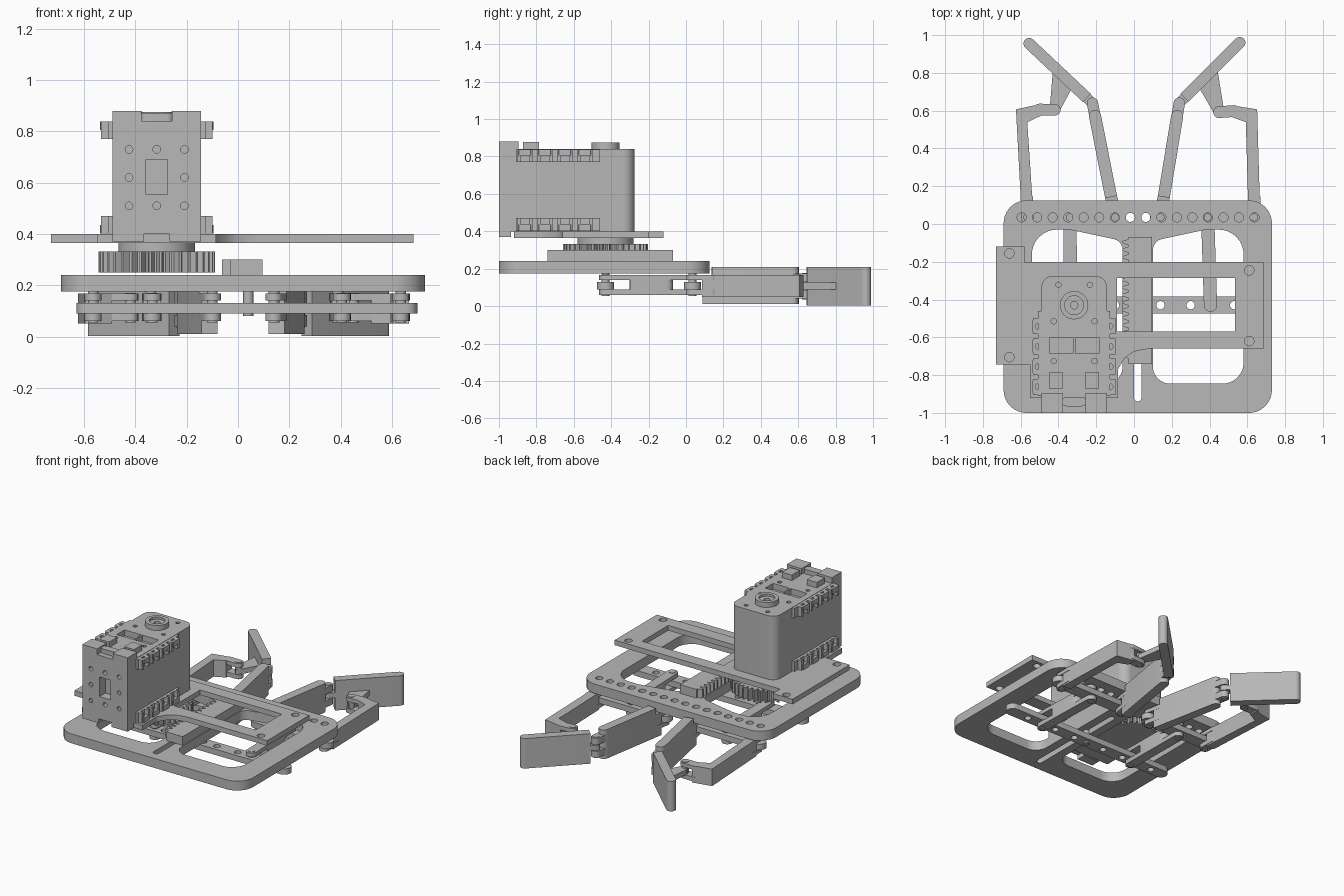
import bpy, bmesh, math
from mathutils import Vector, Matrix

if "Cube" in bpy.data.objects:
    bpy.data.objects.remove(bpy.data.objects["Cube"])

GREY = (0.48, 0.48, 0.48, 1)
mat = bpy.data.materials.new("matte grey")
mat.diffuse_color = GREY
mat.use_nodes = True
mat.node_tree.nodes["Principled BSDF"].inputs["Base Color"].default_value = GREY
parts = []


# ---- outline helpers ----
def circle(x, y, r, n=20):
    return [(x + r * math.cos(math.tau * i / n), y + r * math.sin(math.tau * i / n)) for i in range(n)]


def rect(x0, y0, x1, y1):
    return [(x0, y0), (x1, y0), (x1, y1), (x0, y1)]


def rounded(points, r, steps=8):
    """Fillet every corner; r is one radius or one per corner."""
    pts, out = [Vector(p) for p in points], []
    for i, p in enumerate(pts):
        rad = r[i] if isinstance(r, (list, tuple)) else r
        if not rad:
            out.append(p)
            continue
        a = (pts[i - 1] - p).normalized()
        b = (pts[(i + 1) % len(pts)] - p).normalized()
        half = a.angle(b) / 2
        c = p + (a + b).normalized() * rad / math.sin(half)
        v0, v1 = p + a * rad / math.tan(half) - c, p + b * rad / math.tan(half) - c
        out += [c + v0.lerp(v1, k / steps).normalized() * rad for k in range(steps + 1)]
    return out


def capsule(p, q, w, flat=False):
    """Strip from p to q with round ends (flat start if asked)."""
    p, q = Vector(p), Vector(q)
    d = (q - p).normalized()
    ang, r, n = math.atan2(d.y, d.x), w / 2, 10

    def arc(c, start):
        return [c + r * Vector((math.cos(start + math.pi * k / n), math.sin(start + math.pi * k / n)))
                for k in range(n + 1)]
    end = arc(q, ang - math.pi / 2)
    side = Vector((-d.y, d.x)) * r
    return end + ([p + side, p - side] if flat else arc(p, ang + math.pi / 2))


def plate(name, outline, z0, z1, holes=(), matrix=None):
    """Extrude an outline with holes between two heights."""
    cu = bpy.data.curves.new(name, "CURVE")
    cu.dimensions, cu.fill_mode, cu.extrude = "2D", "BOTH", (z1 - z0) / 2
    for loop in [outline, *holes]:
        sp = cu.splines.new("POLY")
        sp.points.add(len(loop) - 1)
        for pt, co in zip(sp.points, loop):
            pt.co = (co[0], co[1], 0, 1)
        sp.use_cyclic_u = True
    tmp = bpy.data.objects.new(name + "_curve", cu)
    bpy.context.collection.objects.link(tmp)
    dg = bpy.context.evaluated_depsgraph_get()
    me = bpy.data.meshes.new_from_object(tmp.evaluated_get(dg))
    bpy.data.objects.remove(tmp)
    me.transform(Matrix.Translation((0, 0, (z0 + z1) / 2)))
    if matrix:
        me.transform(matrix)
    bm = bmesh.new()
    bm.from_mesh(me)
    bmesh.ops.remove_doubles(bm, verts=bm.verts, dist=1e-5)
    bmesh.ops.recalc_face_normals(bm, faces=bm.faces)
    bm.to_mesh(me)
    bm.free()
    me.materials.clear()
    me.materials.append(mat)
    ob = bpy.data.objects.new(name, me)
    bpy.context.collection.objects.link(ob)
    parts.append(ob)
    return ob


def box(name, x0, x1, y0, y1, z0, z1):
    return plate(name, rect(x0, y0, x1, y1), z0, z1)


def fork(name, p, q, w):
    """Upper and lower ears of a clevis."""
    plate(name + "_upper_ear", capsule(p, q, w), 0.14, 0.167)
    plate(name + "_lower_ear", capsule(p, q, w), 0.06, 0.09)


# ---- base plate ----
CX = 0.02
window = [(0.08, -0.845), (0.56, -0.845), (0.56, -0.03), (0.36, -0.03), (0.08, -0.09)]
radii = [0.09, 0.11, 0.13, 0.2, 0.06]
win = rounded(window, radii)
base_holes = [[(CX + s * x, y) for x, y in win] for s in (1, -1)]
base_holes += [circle(-0.595 + 0.0822 * i, 0.035, 0.024) for i in range(16)]
base_holes.append(capsule((CX, -0.92), (CX, -0.2), 0.04))
plate("base_plate", rounded(rect(-0.69, -1, 0.73, 0.125), 0.12), 0.175, 0.24, base_holes)

# ---- sliding rack ----
rack = [(0.095, -0.74), (0.095, -0.07), (-0.03, -0.07)]
pitch = 0.04
for i in range(16):
    y = -0.08 - pitch * i
    rack += [(-0.03, y), (-0.062, y - 0.011), (-0.062, y - 0.021), (-0.03, y - 0.032)]
rack.append((-0.03, -0.74))
plate("rack", rack, 0.24, 0.30)

# ---- pinion and output horn ----
MX, MY = -0.317, -0.43
gear = []
for i in range(36):
    for f, r in ((0, 0.197), (0.25, 0.228), (0.5, 0.228), (0.75, 0.197)):
        a = math.tau * (i + f) / 36
        gear.append((MX + r * math.cos(a), MY + r * math.sin(a)))
plate("pinion", gear, 0.25, 0.332)
plate("output_horn", circle(MX, MY, 0.15, 40), 0.33, 0.367)

# ---- motor mount plate ----
mount = [(-0.73, -0.745), (-0.55, -0.745), (-0.55, -0.92), (-0.085, -0.92), (-0.085, -0.77), (-0.05, -0.71),
         (0.0, -0.675), (0.08, -0.66), (0.685, -0.66), (0.685, -0.2), (-0.58, -0.2), (-0.58, -0.12), (-0.73, -0.12)]
mount_holes = [circle(x, y, 0.025) for x, y in
               ((0.61, -0.245), (0.61, -0.62), (-0.66, -0.155), (-0.66, -0.705))]
plate("mount_plate", mount, 0.365, 0.40, mount_holes + [rect(-0.09, -0.57, 0.535, -0.285)])

# ---- motor body ----
XL, XR = MX - 0.173, MX + 0.173
body = rounded(rect(XL, -0.935, XR, -0.275), [0, 0, 0.06, 0.06])
plate("motor_body", body, 0.40, 0.80)
lid_holes = [rect(MX + a, -0.685, MX + a + 0.125, -0.60) for a in (-0.13, 0.006)]
lid_holes += [circle(MX + s * x, y, 0.014, 12) for s in (-1, 1)
              for x, y in ((0.083, -0.322), (0.108, -0.515), (0.108, -0.725))]
plate("motor_lid", body, 0.80, 0.84, lid_holes)
plate("bearing_boss", circle(MX, MY, 0.075, 32), 0.84, 0.875, [circle(MX, MY, 0.05, 32)])
plate("bearing_core", circle(MX, MY, 0.05, 32), 0.84, 0.86, [circle(MX, MY, 0.02)])
for s in (-1, 1):
    box("connector", *sorted((MX + s * 0.058, MX + s * 0.133)), -0.872, -0.785, 0.84, 0.878)

# ---- mounting tabs along both sides of the motor ----
for s in (-1, 1):
    edge, out = MX + s * 0.17, MX + s * 0.222
    for zp, zr in ((0.805, 0.77), (0.402, 0.402)):
        box("tab_rail", *sorted((edge, MX + s * 0.19)), -0.91, -0.46, zr, zr + 0.068)
        for i in range(4):
            y = -0.862 + 0.107 * i
            tab = [(edge, y - 0.042), (out - s * 0.012, y - 0.042), (out, y - 0.03),
                   (out, y + 0.03), (out - s * 0.012, y + 0.042), (edge, y + 0.042)]
            plate("mounting_tab", tab, zp, zp + 0.033, [circle(MX + s * 0.19, y, 0.016, 12)])
            for e in (-0.033, 0.033):
                box("tab_post", *sorted((edge, out - s * 0.004)), y + e - 0.009, y + e + 0.009, zr, zr + 0.068)

# ---- front bracket of the motor ----
upright = Matrix.Rotation(math.pi / 2, 4, "X")
face_holes = [circle(MX + dx, 0.62 + dz, 0.015, 12) for dx in (-0.108, 0, 0.108)
              for dz in (-0.11, 0, 0.11) if dx or dz]
face_holes.append(rect(MX - 0.042, 0.555, MX + 0.042, 0.69))
face = [(XL, 0.37), (MX - 0.05, 0.37), (MX - 0.05, 0.40), (MX + 0.05, 0.40), (MX + 0.05, 0.37), (XR, 0.37),
        (XR, 0.88), (MX + 0.06, 0.88), (MX + 0.06, 0.84), (MX - 0.06, 0.84), (MX - 0.06, 0.88), (XL, 0.88)]
plate("front_bracket", face, 0.935, 1.0, face_holes, upright)
for s in (-1, 1):
    lip = rect(*(MX + s * 0.06, -0.937), *(MX + s * 0.173, -0.895))
    plate("bracket_lip", lip, 0.84, 0.88)
plate("bracket_clip", capsule((MX - 0.04, -0.94), (MX + 0.04, -0.94), 0.05), 0.84, 0.872)

# ---- crossbar and lower pivot bars ----
bar_holes = [circle(x, -0.43, 0.022) for x in (-0.5, -0.26, -0.1, 0.14, 0.30, 0.53)]
plate("crossbar", capsule((-0.585, -0.43), (0.655, -0.43), 0.09), 0.09, 0.13, bar_holes)
plate("rack_pin", circle(0.04, -0.43, 0.02), 0.08, 0.25)


# ---- gripper fingers ----
def finger(side, inner, joint, tip, outer, corner, pin, link):
    s = 1 if inner[0] > 0 else -1
    inner, joint, tip, outer, corner, pin = map(Vector, (inner, joint, tip, outer, corner, pin))
    plate(side + "_pivot_bar", capsule(inner - Vector((s * 0.01, 0)), outer + Vector((s * 0.02, 0)), 0.09), 0.09, 0.13)

    # link from crossbar to pivot bar
    a, b = Vector((link[0], -0.43)), Vector((link[1], 0.035))
    fork(side + "_drive_link", a, b, 0.07)
    plate(side + "_drive_link_web", capsule(a.lerp(b, 0.28), a.lerp(b, 0.7), 0.07, True), 0.06, 0.167)

    # inner arm
    d = (joint - inner).normalized()
    fork(side + "_inner_arm", inner, inner + d * 0.1, 0.066)
    end = joint - d * 0.07
    plate(side + "_inner_arm_web", capsule(inner + d * 0.06, end, 0.064, True), 0.01, 0.167)
    plate(side + "_inner_arm_top", capsule(inner + d * 0.11, end, 0.064, True), 0.166, 0.21)
    for z0, z1 in ((0.04, 0.085), (0.13, 0.175)):
        plate(side + "_knuckle_ear", capsule(end, joint, 0.06), z0, z1)

    # fingertip with its lug
    t = (tip - joint).normalized()
    plate(side + "_fingertip_root", capsule(joint, tip, 0.054), 0.09, 0.125)
    plate(side + "_fingertip", capsule(joint + t * 0.04, tip, 0.06, True), 0.003, 0.21)
    lug = [joint.lerp(tip, 0.3), joint.lerp(tip, 0.62), pin + Vector((s * 0.025, 0.02)),
           pin + Vector((0, -0.03)), pin + Vector((-s * 0.03, 0))]
    plate(side + "_fingertip_lug", lug, 0.09, 0.125)

    # outer cranked arm
    fork(side + "_outer_arm", outer, outer + Vector((s * 0.002, 0.1)), 0.066)
    fork(side + "_outer_arm_end", pin, pin.lerp(corner, 0.4), 0.062)
    x = Vector((s * 0.06, 0))
    elbow = [outer + Vector((s * 0.032, 0.05)), corner, pin.lerp(corner, 0.35) + Vector((0, 0.03)),
             pin.lerp(corner, 0.35) + Vector((0, -0.032)), corner - x - Vector((0, 0.068)),
             outer + Vector((-s * 0.03, 0.05))]
    plate(side + "_outer_arm_elbow", elbow, 0.05, 0.167)

    # pivot pins
    for p, z0, z1 in ((inner, 0.055, 0.2), (outer, 0.055, 0.2), (b, 0.055, 0.2), (a, 0.055, 0.17),
                      (pin, 0.055, 0.17), (joint, 0.035, 0.178)):
        plate(side + "_pivot_pin", circle(p.x, p.y, 0.021), z0, z1)


finger("left", (0.14, 0.035), (0.24, 0.64), (0.56, 0.96), (0.635, 0.035), (0.652, 0.607), (0.45, 0.592),
       (0.405, 0.39))
finger("right", (-0.10, 0.035), (-0.22, 0.64), (-0.555, 0.955), (-0.565, 0.035), (-0.625, 0.607), (-0.42, 0.605),
       (-0.334, -0.34))

# ---- smooth the curved walls, keep edges sharp ----
bpy.ops.object.select_all(action="DESELECT")
for ob in parts:
    ob.select_set(True)
bpy.context.view_layer.objects.active = parts[0]
bpy.ops.object.shade_smooth_by_angle(angle=math.radians(30))
